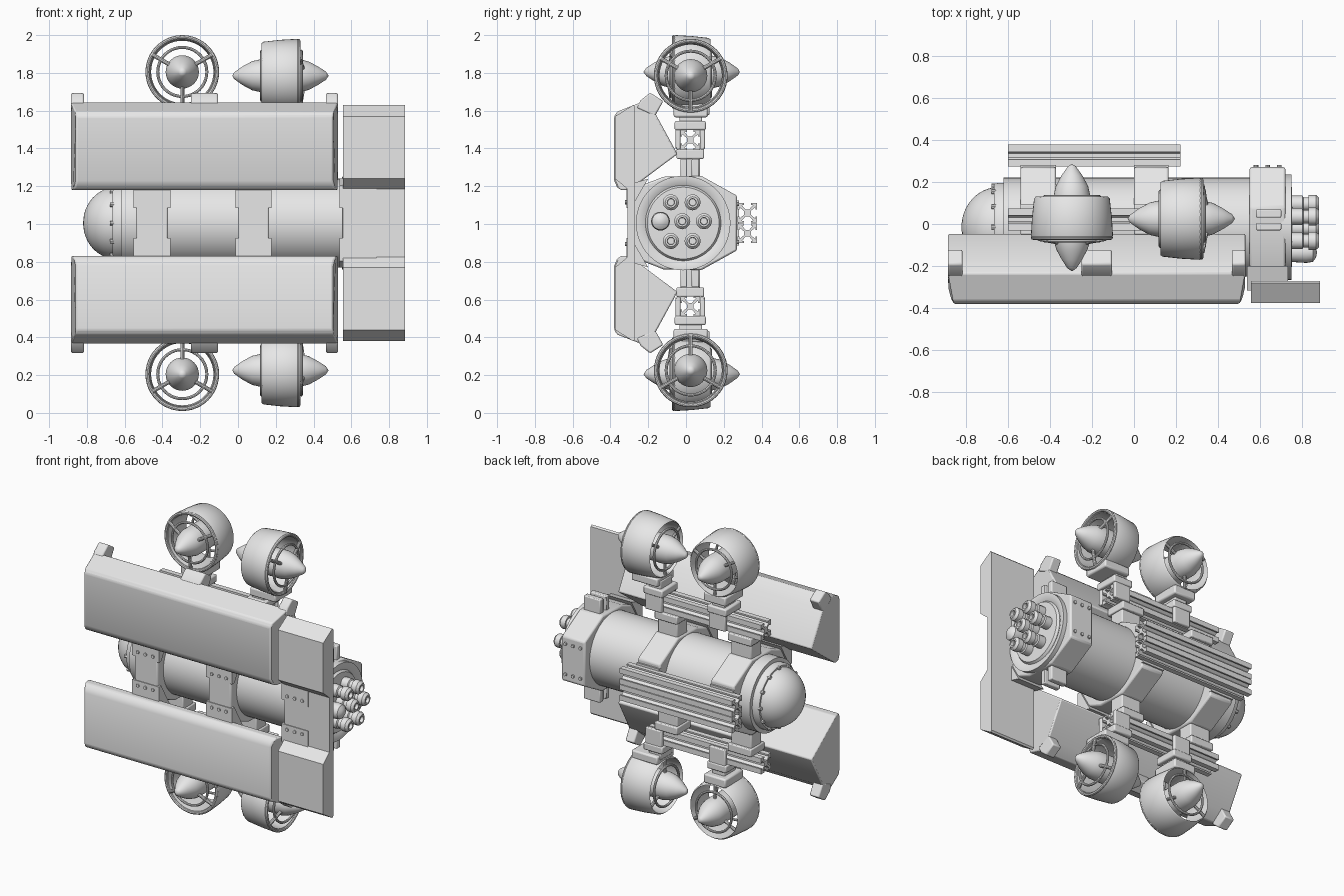
import bpy, bmesh, math
from mathutils import Vector, Matrix

cube = bpy.data.objects.get("Cube")
if cube:
    bpy.data.objects.remove(cube, do_unlink=True)

grey = bpy.data.materials.new("light_grey")
grey.use_nodes = True
grey.diffuse_color = (0.8, 0.8, 0.8, 1)
grey.node_tree.nodes["Principled BSDF"].inputs["Base Color"].default_value = (0.8, 0.8, 0.8, 1)

MID = 1.005                      # height of the mirror plane
HULL = Vector((0, -0.015, MID))  # hull axis
X, Y, Z = Vector((1, 0, 0)), Vector((0, 1, 0)), Vector((0, 0, 1))


def finish(name, bm, angle=30):
    bmesh.ops.recalc_face_normals(bm, faces=bm.faces)
    mesh = bpy.data.meshes.new(name)
    bm.to_mesh(mesh)
    bm.free()
    mesh.materials.append(grey)
    ob = bpy.data.objects.new(name, mesh)
    bpy.context.collection.objects.link(ob)
    bpy.ops.object.select_all(action='DESELECT')
    ob.select_set(True)
    bpy.context.view_layer.objects.active = ob
    bpy.ops.object.shade_smooth_by_angle(angle=math.radians(angle))
    return ob


def prism(name, profile, x0, x1, s=1, inset=None, bevel=0):
    """Extrude a (y, height above the mirror plane) outline along x."""
    bm = bmesh.new()
    ends = []
    for x, d in ((x0, 1), (x1, -1)):
        ends.append([bm.verts.new((x + d * (inset(y) if inset else 0), y, MID + s * h))
                     for y, h in profile])
    n = len(profile)
    for i in range(n):
        j = (i + 1) % n
        bm.faces.new((ends[0][i], ends[0][j], ends[1][j], ends[1][i]))
    for e in ends:
        bm.faces.new(e)
    ob = finish(name, bm)
    if bevel:
        mod = ob.modifiers.new("edge", 'BEVEL')
        mod.width, mod.segments = bevel, 2
    return ob


def box(name, x0, x1, y0, y1, h0, h1, s=1, bevel=0):
    return prism(name, [(y0, h0), (y1, h0), (y1, h1), (y0, h1)], x0, x1, s, bevel=bevel)


def lathe(name, profile, centre, axis=X, steps=40, closed=False):
    """Spin (distance along axis, radius) points about an axis."""
    bm = bmesh.new()
    side = Z
    vs = [bm.verts.new(centre + axis * a + side * r) for a, r in profile]
    es = [bm.edges.new(p) for p in zip(vs, vs[1:])]
    if closed:
        es.append(bm.edges.new((vs[-1], vs[0])))
    bmesh.ops.spin(bm, geom=vs + es, cent=centre, axis=axis, angle=math.tau,
                   steps=steps, use_merge=True)
    bmesh.ops.remove_doubles(bm, verts=bm.verts, dist=0.0002)
    return finish(name, bm, 35)


def rod(name, a, b, r, sides=10):
    bm = bmesh.new()
    d = b - a
    m = Matrix.Translation((a + b) / 2) @ d.to_track_quat('Z', 'Y').to_matrix().to_4x4()
    bmesh.ops.create_cone(bm, cap_ends=True, segments=sides, radius1=r, radius2=r,
                          depth=d.length, matrix=m)
    return finish(name, bm)


def ring(name, centre, axis, radius, at, t=0.008):
    pts = [(at + t * math.cos(k * math.tau / 8), radius + t * math.sin(k * math.tau / 8))
           for k in range(8)]
    lathe(name, pts, centre, axis, closed=True)


# Pressure hull with glass dome and end flange
lathe("hull_tube", [(-0.62, 0), (-0.62, 0.235), (0.6, 0.235), (0.6, 0)], HULL, steps=64)
lathe("dome_flange", [(-0.665, 0), (-0.665, 0.2), (-0.65, 0.21), (-0.6, 0.21), (-0.6, 0)], HULL, steps=64)
dome = [(-0.645 - 0.175 * math.sin(t), 0.19 * math.cos(t))
        for t in (k * math.pi / 24 for k in range(13))]
lathe("dome", dome, HULL, steps=48)
lathe("end_flange", [(0.7, 0), (0.7, 0.25), (0.748, 0.25), (0.748, 0.225), (0.735, 0.2),
                     (0.75, 0.19), (0.755, 0)], HULL, steps=64)
for k in range(12):
    a = k * math.tau / 12
    p = HULL + Vector((-0.655, 0.195 * math.cos(a), 0.195 * math.sin(a)))
    rod("dome_bolt", p - X * 0.022, p, 0.012, 8)

# Cable connectors on the end cap
spots = [(-0.08, 0.11), (0.035, 0.11), (-0.02, 0.01), (0.095, 0.01), (-0.08, -0.095), (0.035, -0.095)]
for y, h in spots:
    c = Vector((0.74, y, MID + h))
    lathe("connector", [(0, 0), (0, 0.04), (0.06, 0.04), (0.065, 0.032), (0.09, 0.032), (0.09, 0.043),
                        (0.125, 0.043), (0.14, 0.03), (0.14, 0.02), (0.12, 0.018), (0.12, 0)], c, steps=12)
lathe("plug", [(0, 0), (0, 0.045), (0.08, 0.05), (0.11, 0.045), (0.125, 0.025), (0.13, 0)],
      Vector((0.74, -0.135, MID + 0.01)), steps=20)

# Faceted clamps that hold the hull, with a front saddle
half = [(-0.31, 0.17), (-0.12, 0.245), (0.08, 0.25), (0.27, 0.145)]
outline = half + [(y, -h) for y, h in reversed(half)]
clamps = [(-0.54, -0.37), (0.0, 0.165), (0.55, 0.72)]
for x0, x1 in clamps:
    prism("clamp", outline, x0, x1, bevel=0.01)
    for s in (1, -1):
        prism("saddle_flare", [(-0.315, 0.08), (-0.29, 0.08), (-0.2, 0.235), (-0.315, 0.2)],
              x0 - 0.012, x1 + 0.012, s)
        for k in range(3):
            x = x0 + 0.03 + k * (x1 - x0 - 0.06) / 2
            p = Vector((x, -0.312, MID + s * 0.11))
            rod("saddle_bolt", p, p - Y * 0.01, 0.011, 8)
            q = Vector((x, 0.27, MID + s * 0.1))
            if x0 > 0.5:
                rod("clamp_bolt", q, q + Y * 0.01, 0.011, 8)

# Slotted rails: two at the back, one above, one below
H = 0.052
quarter = [(H, -H), (H, -0.018), (0.042, -0.018), (0.042, -0.03), (0.018, -0.01),
           (0.018, 0.01), (0.042, 0.03), (0.042, 0.018), (H, 0.018)]
section = []
for k in range(4):
    c, s = (1, 0, -1, 0)[k], (0, 1, 0, -1)[k]
    section += [(c * u - s * v, s * u + c * v) for u, v in quarter]


def rail(name, y, h):
    prism(name, [(y + u, h + v) for u, v in section], -0.6, 0.22)


for s in (1, -1):
    rail("back_rail", 0.325, s * 0.054)
    rail("outer_rail", 0.022, s * 0.44)
    for x0, x1 in clamps[:2]:
        box("rail_post", x0 + 0.01, x1 - 0.01, -0.03, 0.075, 0.23, 0.385, s, 0.008)
        box("rail_foot", x0, x1, -0.05, 0.095, 0.34, 0.39, s, 0.006)
    box("end_ear_a", 0.58, 0.7, -0.03, 0.005, 0.24, 0.34, s, 0.006)
    box("end_ear_b", 0.58, 0.7, 0.03, 0.07, 0.24, 0.34, s, 0.006)
for x0, x1 in clamps[:2]:
    box("back_rail_pad", x0, x1, 0.25, 0.28, -0.12, 0.12)


# Buoyancy shells with chamfered ends and top tabs
shell = [(-0.38, 0.225), (-0.38, 0.565), (-0.365, 0.59), (-0.235, 0.64), (-0.165, 0.585),
         (-0.045, 0.365), (-0.3, 0.175), (-0.345, 0.175), (-0.365, 0.19)]
tab = [(-0.26, 0.61), (-0.24, 0.65), (-0.19, 0.69), (-0.12, 0.645), (-0.165, 0.565)]
flap = [(-0.375, 0.235), (-0.375, 0.565), (-0.28, 0.625), (-0.27, 0.615), (-0.27, 0), (-0.31, 0), (-0.31, 0.18)]
for s in (1, -1):
    prism("buoyancy_shell", shell, -0.885, 0.53, s, inset=lambda y: max(0, -0.33 - y) * 0.6, bevel=0.008)
    for x0, x1 in ((-0.885, -0.815), (-0.25, -0.105), (0.465, 0.53)):
        prism("shell_tab", tab, x0, x1, s, bevel=0.008)
    prism("end_fairing", flap, 0.555, 0.885, s)


# Ducted thrusters with nose cones, guard rings and spokes
def thruster(centre, axis, s):
    lathe("duct", [(-0.1, 0.172), (-0.09, 0.18), (0.0, 0.19), (0.085, 0.195), (0.1, 0.188),
                   (0.095, 0.172), (0.0, 0.165)], centre, axis, 48, True)
    lathe("thruster_hub", [(-0.255, 0), (-0.245, 0.018), (-0.2, 0.05), (-0.15, 0.077), (-0.1, 0.088),
                           (0.1, 0.088), (0.15, 0.075), (0.2, 0.048), (0.24, 0.022), (0.255, 0)],
          centre, axis, 32)
    ring("guard_ring", centre, axis, 0.13, 0.11)
    ring("guard_rim", centre, axis, 0.185, 0.095, 0.01)
    ring("rear_guard_ring", centre, axis, 0.13, -0.1)
    for k in range(3):
        turn = Matrix.Rotation(k * math.tau / 3, 3, axis)
        d = turn @ (Z * -s)
        rod("guard_spoke", centre + d * 0.06 + axis * 0.12, centre + d * 0.183 + axis * 0.1, 0.011)
        rod("rear_spoke", centre + d * 0.07 - axis * 0.09, centre + d * 0.175 - axis * 0.09, 0.01)
        e = turn @ (Z * s)
        p = centre + e * 0.055 + axis * 0.13
        rod("hub_bolt", p, p + axis * 0.025, 0.012, 8)


for s in (1, -1):
    thruster(Vector((-0.295, 0.03, MID + s * 0.8)), -Y, s)
    thruster(Vector((0.225, 0.025, MID + s * 0.78)), X, s)
    # Mounts that hang each thruster on its rail
    for x in (-0.295, 0.17):
        for y0, y1 in ((-0.055, -0.03), (0.075, 0.1)):
            box("mount_cheek", x - 0.06, x + 0.06, y0, y1, 0.39, 0.53, s, 0.006)
        box("mount_plate", x - 0.07, x + 0.07, -0.06, 0.105, 0.492, 0.54, s, 0.008)
        box("mount_neck", x - 0.045, x + 0.045, -0.035, 0.085, 0.53, 0.59, s, 0.006)
    box("duct_pad_a", -0.375, -0.215, -0.065, 0.125, 0.57, 0.63, s, 0.01)
    box("duct_pad_b", 0.13, 0.32, -0.065, 0.115, 0.56, 0.615, s, 0.01)
